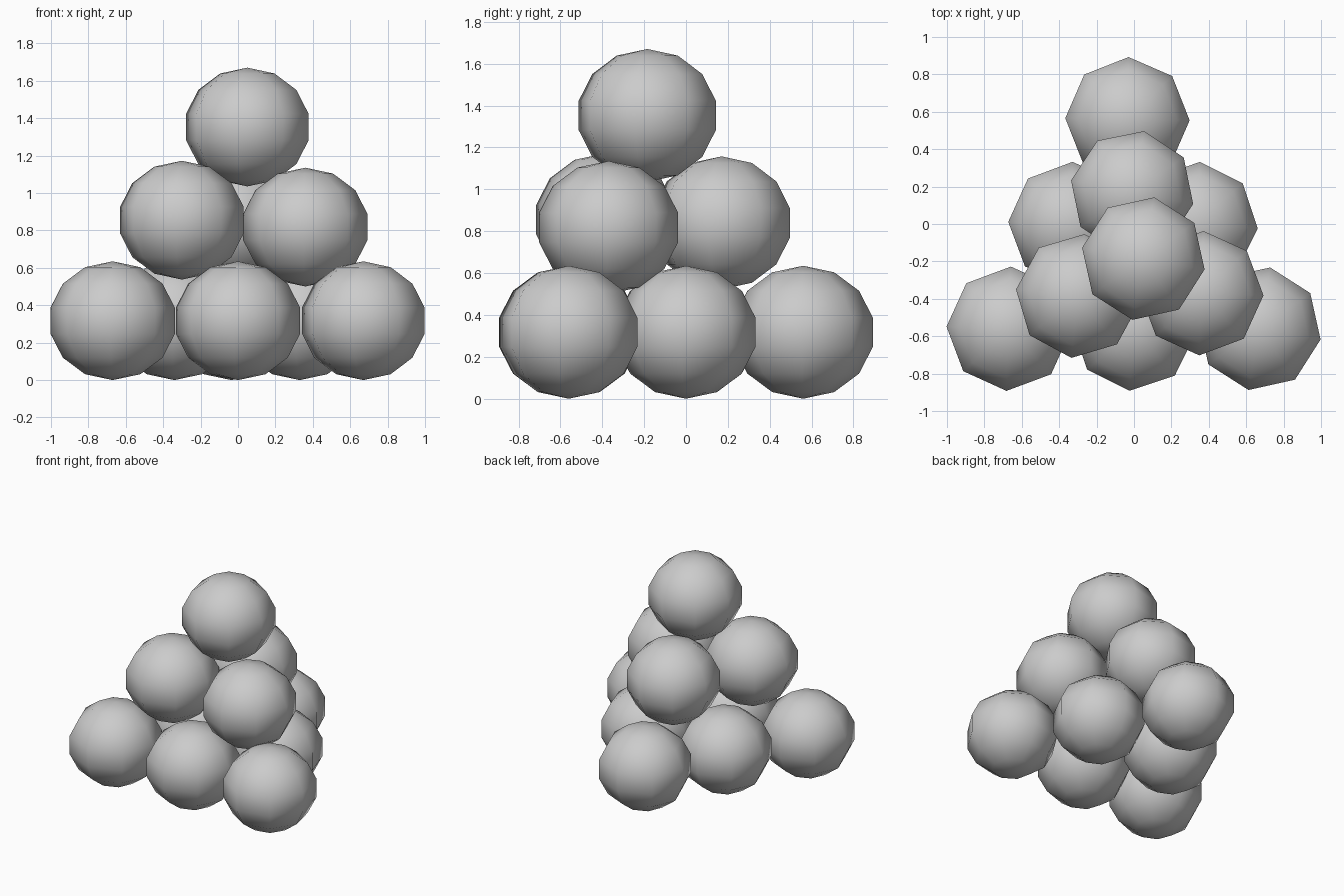
import bpy
from math import radians

if "Cube" in bpy.data.objects:
    bpy.data.objects.remove(bpy.data.objects["Cube"])


def ball(name, x, y, z, turn):
    # coarse smooth-shaded ball, slightly squashed, eight-sided from above
    bpy.ops.mesh.primitive_uv_sphere_add(segments=8, ring_count=7, radius=1, location=(x, y, z))
    ob = bpy.context.object
    ob.name = name
    ob.scale = (0.341, 0.341, 0.3175)
    ob.rotation_euler = (0, 0, radians(turn))
    bpy.ops.object.shade_smooth()
    return ob


# three stacked triangular layers: x, y, z, turn about z
layers = {
    "bottom_ball": [
        (-0.67, -0.56, 0.3175, 43), (0.0, -0.56, 0.3175, 41), (0.67, -0.56, 0.3175, 35),
        (-0.34, 0.0, 0.3175, 43), (0.33, 0.0, 0.3175, 41),
        (-0.035, 0.56, 0.3175, 44),
    ],
    "middle_ball": [
        (-0.30, -0.385, 0.855, 39), (0.36, -0.37, 0.818, 43), (-0.01, 0.17, 0.84, 34),
    ],
    "top_ball": [(0.05, -0.185, 1.353, 35)],
}

for name, places in layers.items():
    for i, place in enumerate(places, 1):
        ball(f"{name}_{i}", *place)
